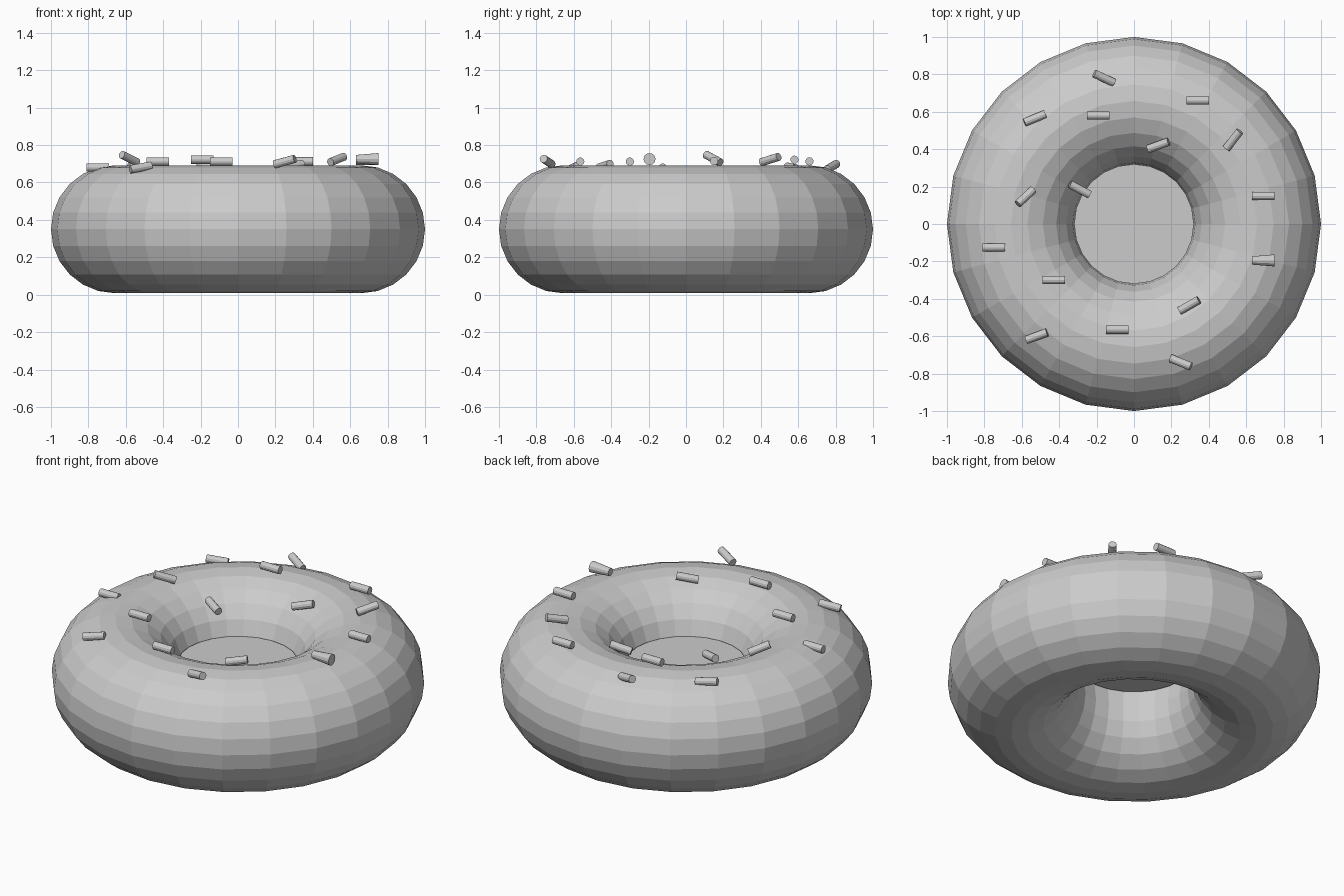
import bpy
import bmesh
from math import cos, sin, radians, hypot
from mathutils import Vector

cube = bpy.data.objects.get("Cube")
if cube:
    bpy.data.objects.remove(cube, do_unlink=True)

MAJOR, MINOR, MID_Z, SIDES = 0.658, 0.342, 0.35, 24

grey = bpy.data.materials.new("plain grey")
grey.use_nodes = True
grey.diffuse_color = (0.6, 0.6, 0.6, 1)
grey.node_tree.nodes["Principled BSDF"].inputs["Base Color"].default_value = (0.6, 0.6, 0.6, 1)


def finish(name, bm):
    mesh = bpy.data.meshes.new(name)
    bm.to_mesh(mesh)
    bm.free()
    mesh.materials.append(grey)
    obj = bpy.data.objects.new(name, mesh)
    bpy.context.collection.objects.link(obj)
    return obj


# Ring-shaped dough body
bpy.ops.mesh.primitive_torus_add(major_segments=SIDES, minor_segments=SIDES,
                                 major_radius=MAJOR, minor_radius=MINOR,
                                 location=(0, 0, MID_Z))
body = bpy.context.object
body.name = "dough_ring"
body.data.materials.append(grey)

# Flat disc closing the hole a little above the middle
bm = bmesh.new()
bmesh.ops.create_circle(bm, cap_ends=True, segments=SIDES, radius=0.32)
disc = finish("hole_disc", bm)
disc.location.z = MID_Z + 0.09


# Sprinkles: centre x, y, z, heading in degrees, rise along the heading
def sprinkle(name, x, y, z, heading, rise, end_radius=0.022):
    a = radians(heading)
    bm = bmesh.new()
    bmesh.ops.create_cone(bm, cap_ends=True, segments=12, radius1=0.022,
                          radius2=end_radius, depth=0.12)
    obj = finish(name, bm)
    flat = 0.12
    axis = Vector((cos(a) * flat, sin(a) * flat, rise))
    obj.rotation_euler = axis.to_track_quat('Z', 'Y').to_euler()
    obj.location = (x, y, z)


SPRINKLES = [
    (-.16, .78, .685, -25, -.03), (.34, .66, .713, 0, 0),
    (-.19, .58, .722, 0, 0), (-.53, .565, .68, 22, -.01),
    (.53, .45, .723, 52, .03), (.13, .42, .647, 20, .03),
    (-.29, .185, .62, -28, -.02), (-.58, .145, .728, 43, -.045),
    (.69, .15, .715, 0, 0), (-.75, -.125, .68, 0, 0),
    (-.43, -.3, .712, 0, 0), (.295, -.435, .69, 30, .02),
    (-.09, -.565, .712, 0, 0), (-.52, -.6, .68, 20, .02),
    (.25, -.74, .712, -22, .03),
]
for i, spec in enumerate(SPRINKLES):
    sprinkle(f"sprinkle_{i + 1}", *spec)
sprinkle("large_sprinkle", .69, -.195, .725, 0, 0, .032)
